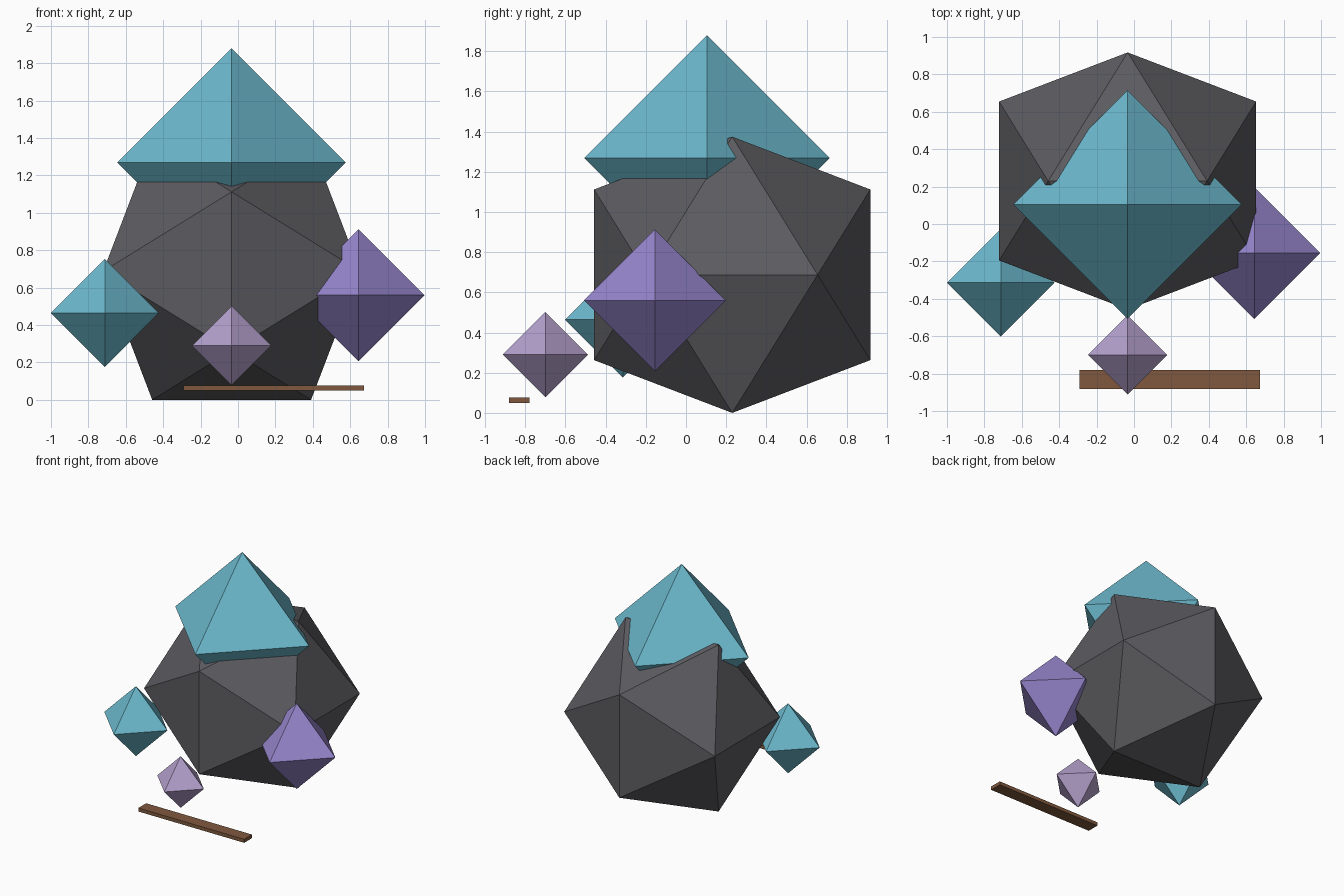
import bpy, bmesh

if "Cube" in bpy.data.objects:
    bpy.data.objects.remove(bpy.data.objects["Cube"])


def linear(c):
    c /= 255
    return c / 12.92 if c <= 0.04045 else ((c + 0.055) / 1.055) ** 2.4


def material(name, r, g, b):
    m = bpy.data.materials.new(name)
    m.diffuse_color = (linear(r), linear(g), linear(b), 1)
    m.use_nodes = True
    m.node_tree.nodes["Principled BSDF"].inputs["Base Color"].default_value = m.diffuse_color
    return m


teal = material("teal", 108, 186, 206)
charcoal = material("charcoal", 92, 91, 96)
violet = material("violet", 150, 134, 204)
lilac = material("lilac", 181, 161, 205)
brown = material("brown", 128, 89, 62)


def hull(name, points, centre, mat):
    """Flat-faced convex solid around the given points."""
    bm = bmesh.new()
    for p in points:
        bm.verts.new(p)
    bmesh.ops.convex_hull(bm, input=bm.verts[:])
    bmesh.ops.recalc_face_normals(bm, faces=bm.faces[:])
    mesh = bpy.data.meshes.new(name)
    bm.to_mesh(mesh)
    bm.free()
    mesh.materials.append(mat)
    ob = bpy.data.objects.new(name, mesh)
    ob.location = centre
    bpy.context.collection.objects.link(ob)
    return ob


def octahedron(name, centre, r, mat):
    pts = [tuple(s * r if i == axis else 0 for i in range(3))
           for axis in range(3) for s in (-1, 1)]
    return hull(name, pts, centre, mat)


# Large icosahedron body, resting on one edge
a, b = 0.4247, 0.6872
ico = []
for s in (-1, 1):
    for t in (-1, 1):
        ico += [(s * b, t * a, 0), (0, s * b, t * a), (s * a, 0, t * b)]
hull("body", ico, (-0.034, 0.23, b), charcoal)

# Octahedral crystals: a cap sunk into the body and three around it
octahedron("cap", (-0.034, 0.104, 1.269), 0.611, teal)
octahedron("left_crystal", (-0.712, -0.314, 0.464), 0.288, teal)
octahedron("right_crystal", (0.644, -0.155, 0.56), 0.353, violet)
octahedron("front_crystal", (-0.034, -0.70, 0.29), 0.212, lilac)

# Thin bar in front
box = [(x * 0.483, y * 0.051, z * 0.0145)
       for x in (-1, 1) for y in (-1, 1) for z in (-1, 1)]
hull("front_bar", box, (0.191, -0.831, 0.063), brown)
